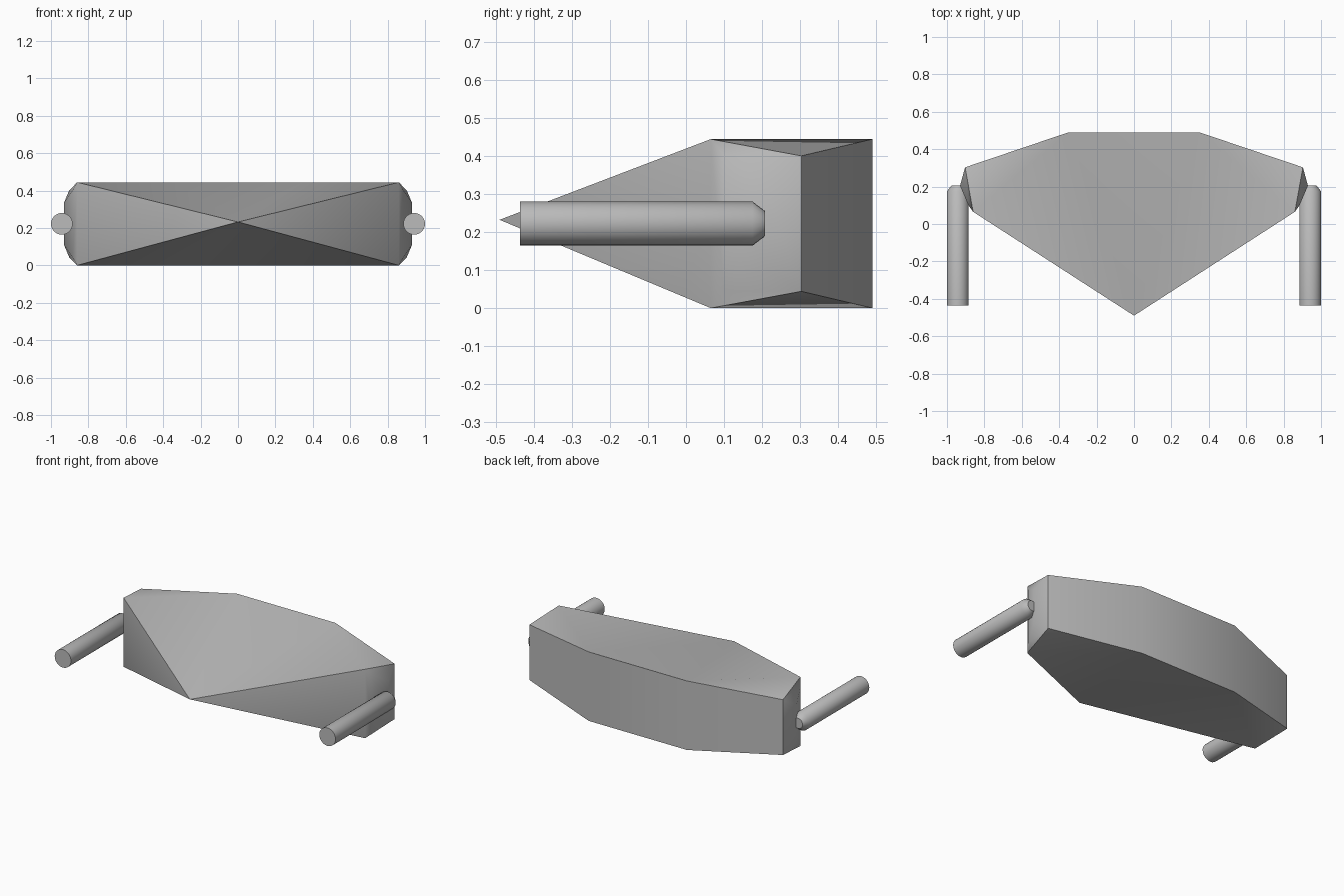
import bpy, bmesh, math
from mathutils import Matrix

cube = bpy.data.objects.get("Cube")
if cube:
    bpy.data.objects.remove(cube, do_unlink=True)

grey = bpy.data.materials.new("plain_grey")
grey.use_nodes = True
colour = (0.5, 0.5, 0.5, 1)
grey.diffuse_color = colour
grey.node_tree.nodes["Principled BSDF"].inputs["Base Color"].default_value = colour


def finish(name, bm):
    """Turn a bmesh into a shaded object."""
    bmesh.ops.recalc_face_normals(bm, faces=bm.faces)
    mesh = bpy.data.meshes.new(name)
    bm.to_mesh(mesh)
    bm.free()
    mesh.materials.append(grey)
    obj = bpy.data.objects.new(name, mesh)
    bpy.context.collection.objects.link(obj)
    bpy.ops.object.select_all(action='DESELECT')
    obj.select_set(True)
    bpy.context.view_layer.objects.active = obj
    bpy.ops.object.shade_smooth_by_angle(angle=math.radians(48))
    return obj


# Wedge hull: corners of one quarter, mirrored sideways and about mid height
MID = 0.222
quarter = {
    "front": (0.86, 0.065, MID),
    "panel": (0.885, 0.10, 0.178),
    "bulge": (0.93, 0.205, 0.113),
    "rear": (0.903, 0.303, 0.178),
    "stern": (0.35, 0.49, MID),
}
bm = bmesh.new()
nose = bm.verts.new((0, -0.49, 0.232))
corner = {(key, sx, sz): bm.verts.new((sx * x, y, MID + sz * h))
          for key, (x, y, h) in quarter.items()
          for sx in (-1, 1) for sz in (-1, 1)}

for sx in (-1, 1):
    # Upright bands running round each side from front to stern
    names = list(quarter)
    for a, b in zip(names, names[1:]):
        bm.faces.new((corner[a, sx, 1], corner[b, sx, 1],
                      corner[b, sx, -1], corner[a, sx, -1]))
    bm.faces.new((nose, corner["front", sx, 1], corner["front", sx, -1]))
    # Sloping facets above and below, meeting in valleys from the nose
    for sz in (-1, 1):
        front, panel, bulge, rear, stern = (corner[n, sx, sz] for n in names)
        for face in ((nose, front, stern), (front, rear, stern),
                     (front, panel, rear), (panel, bulge, rear)):
            bm.faces.new(face)

# Central facets and the stern wall
for sz in (-1, 1):
    bm.faces.new((nose, corner["stern", 1, sz], corner["stern", -1, sz]))
bm.faces.new((corner["stern", 1, 1], corner["stern", -1, 1],
              corner["stern", -1, -1], corner["stern", 1, -1]))
finish("wedge_hull", bm)


# Side barrels: straight tube with a tapered rear cap
def barrel(name, side):
    bm = bmesh.new()
    rings = []
    for y, r in ((-0.436, 0.058), (0.175, 0.058), (0.207, 0.033)):
        ring = bmesh.ops.create_circle(
            bm, segments=24, radius=r,
            matrix=Matrix.Translation((side * 0.942, y, MID))
            @ Matrix.Rotation(math.pi / 2, 4, 'X'))
        rings.append(ring["verts"])
    for a, b in zip(rings, rings[1:]):
        for i in range(len(a)):
            j = (i + 1) % len(a)
            bm.faces.new((a[i], a[j], b[j], b[i]))
    bm.faces.new(rings[0])
    bm.faces.new(rings[-1])
    finish(name, bm)


barrel("left_barrel", 1)
barrel("right_barrel", -1)
